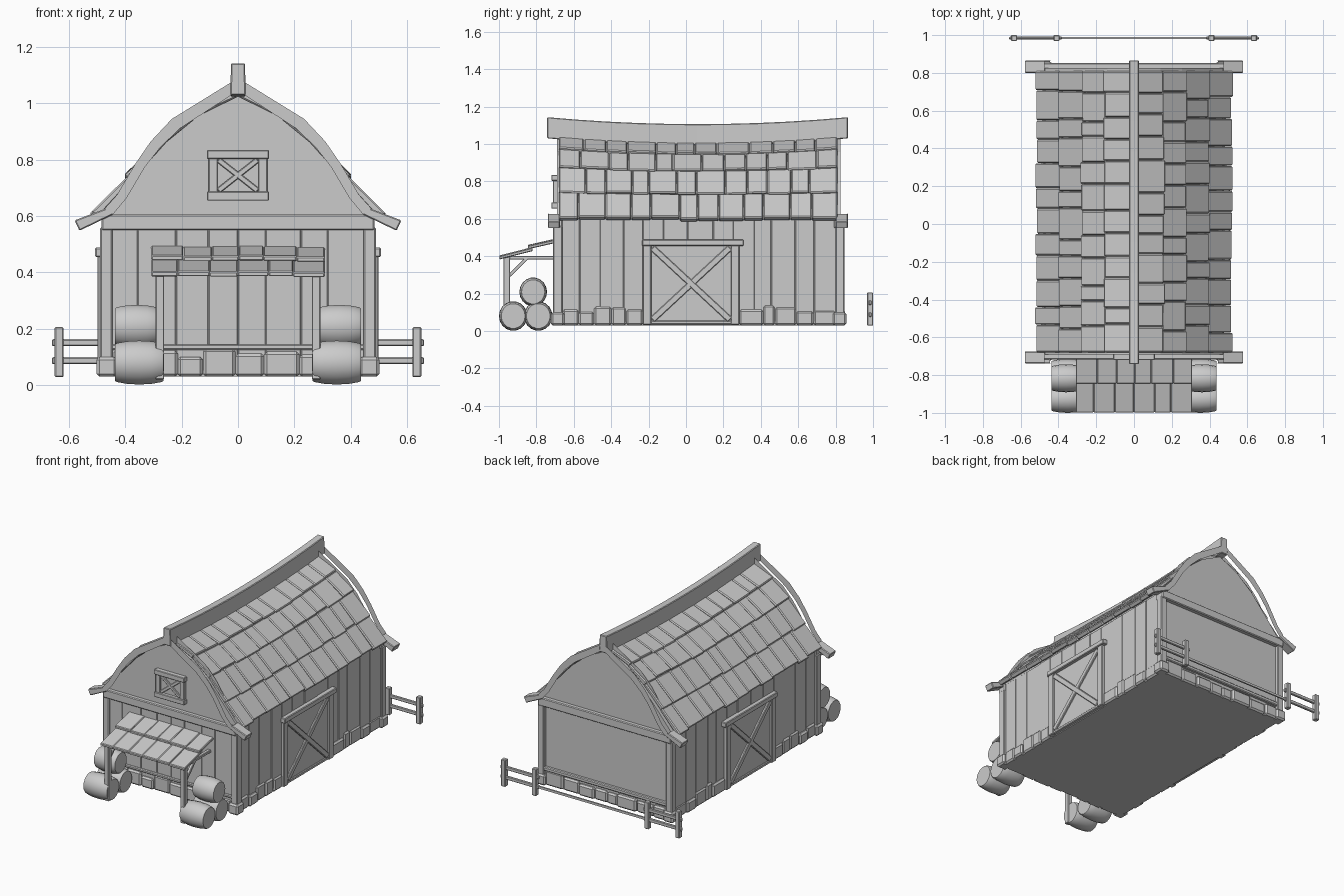
import bpy, bmesh, math, random
from mathutils import Vector as V

if "Cube" in bpy.data.objects:
    bpy.data.objects.remove(bpy.data.objects["Cube"])
random.seed(4)
Y0, Y1 = -0.69, 0.825          # front and back wall planes


def sag(y, z):
    """Lower the roof in the middle of its length, most at the ridge."""
    t = (y - 0.063) / 0.803
    return z - 0.037 * max(0, 1 - t * t) * min(1, max(0, (z - 0.6) / 0.45))


def hexa(bm, pts):
    v = [bm.verts.new(p) for p in pts]
    for f in ((0, 1, 2, 3), (7, 6, 5, 4), (0, 4, 5, 1), (1, 5, 6, 2), (2, 6, 7, 3), (3, 7, 4, 0)):
        bm.faces.new([v[i] for i in f])


def box(bm, x0, x1, y0, y1, z0, z1):
    hexa(bm, [(x, y, z) for z in (z0, z1) for x, y in ((x0, y0), (x1, y0), (x1, y1), (x0, y1))])


def beam(bm, a, b, width, thick, normal):
    a, b, n = V(a), V(b), V(normal)
    s = (b - a).cross(n).normalized() * width / 2
    n = n * thick / 2
    hexa(bm, [p + i * s + j * n for p in (a, b) for i, j in ((-1, -1), (1, -1), (1, 1), (-1, 1))])


def loft(bm, rings):
    rows = [[bm.verts.new(p) for p in r] for r in rings]
    n = len(rows[0])
    for a, b in zip(rows, rows[1:]):
        for i in range(n):
            bm.faces.new((a[i], a[(i + 1) % n], b[(i + 1) % n], b[i]))
    bm.faces.new(rows[0])
    bm.faces.new(rows[-1][::-1])


def finish(name, bm, bevel=0.0, mirror=False, smooth=False):
    bmesh.ops.recalc_face_normals(bm, faces=bm.faces)
    me = bpy.data.meshes.new(name)
    bm.to_mesh(me)
    bm.free()
    ob = bpy.data.objects.new(name, me)
    bpy.context.collection.objects.link(ob)
    if bevel:
        m = ob.modifiers.new("Bevel", 'BEVEL')
        m.width, m.segments, m.limit_method = bevel, 1, 'ANGLE'
    if mirror:
        ob.modifiers.new("Mirror", 'MIRROR')
    if smooth:
        bpy.ops.object.select_all(action='DESELECT')
        ob.select_set(True)
        bpy.context.view_layer.objects.active = ob
        bpy.ops.object.shade_smooth_by_angle(angle=math.radians(40))
    return ob


def splits(a, b, n, jitter):
    """Cut a..b into n uneven lengths."""
    w = (b - a) / n
    return [a] + [a + (i + random.uniform(-jitter, jitter)) * w for i in range(1, n)] + [b]


# barn body with curved roof core
half = [(0.47, 0.03), (0.47, 0.615), (0.37, 0.735), (0.255, 0.865), (0.14, 0.96), (0, 1.03)]
prof = half + [(-x, z) for x, z in half[-2::-1]]
bm = bmesh.new()
loft(bm, [[(x, y, sag(y, z)) for x, z in prof]
          for y in [Y0 + (Y1 - Y0) * i / 8 for i in range(9)]])
finish("barn_body", bm)

# wall planks
bm = bmesh.new()
ys = splits(-0.67, 0.81, 13, 0.2)
for a, b in zip(ys, ys[1:]):
    box(bm, 0.46, 0.474 + random.random() * 0.006, a + 0.001, b - 0.001, 0.05, 0.60)
finish("side_planks", bm, 0.002, True)
bm = bmesh.new()
xs = splits(-0.45, 0.45, 8, 0.2)
for a, b in zip(xs, xs[1:]):
    box(bm, a + 0.001, b - 0.001, Y0 - 0.002 - random.random() * 0.005, Y0 + 0.02, 0.05, 0.56)
finish("front_planks", bm, 0.002)

# timber corner posts and cross beams
bm = bmesh.new()
for y0, y1 in ((-0.71, -0.66), (0.80, 0.847)):
    box(bm, 0.445, 0.49, y0, y1, 0.09, 0.56)
finish("corner_posts", bm, 0.005, True)
bm = bmesh.new()
for y0, y1 in ((-0.718, -0.66), (0.79, 0.853)):
    box(bm, -0.485, 0.485, y0, y1, 0.55, 0.605)
box(bm, -0.45, 0.45, 0.80, 0.845, 0.125, 0.15)
box(bm, -0.45, 0.45, -0.705, -0.67, 0.125, 0.145)
finish("gable_beams", bm, 0.005)

# stone footing
bm = bmesh.new()
for a, b in ((-0.66, -0.23), (0.285, 0.80)):
    ys = splits(a, b, 5, 0.25)
    for p, q in zip(ys, ys[1:]):
        box(bm, 0.44, random.uniform(0.483, 0.494), p, q, 0.03, random.uniform(0.10, 0.15))
for y0, y1 in ((-0.722, -0.65), (0.785, 0.858)):
    box(bm, 0.43, 0.502, y0, y1, 0.03, 0.10)
finish("side_footing_stones", bm, 0.01, True)
bm = bmesh.new()
for y0, y1, s in ((-0.70, -0.66, -1), (0.80, 0.838, 1)):
    xs = splits(-0.44, 0.44, 8, 0.25)
    for p, q in zip(xs, xs[1:]):
        r = random.random() * 0.012
        box(bm, p, q, y0 - (r if s < 0 else 0), y1 + (r if s > 0 else 0), 0.03, random.uniform(0.10, 0.13))
finish("end_footing_stones", bm, 0.01)

# roof shingles, each row lifted at its lower edge
rows = [(0.508, 0.605), (0.388, 0.745), (0.268, 0.880), (0.150, 0.977), (0.012, 1.045)]
bm = bmesh.new()
for (xa, za), (xb, zb) in zip(rows, rows[1:]):
    d = V((xb - xa, 0, zb - za)).normalized()
    n = V((-d.z, 0, d.x)) * (-1)
    for side in (1, -1):
        ys = splits(-0.68, 0.81, 12, 0.22)
        for a, b in zip(ys, ys[1:]):
            lo = V((xa, 0, za)) + n * random.uniform(0.010, 0.017) - d * random.uniform(0, 0.012)
            hi = V((xb, 0, zb)) + n * 0.002
            pts = []
            for p in (lo - n * 0.032, lo, hi, hi - n * 0.022):
                pts.append(p)
            hexa(bm, [(side * p.x, y, sag(y, p.z)) for y in (a + 0.001, b - 0.001) for p in pts])
finish("roof_shingles", bm, 0.006)

# curved barge boards on both gables
outer = [(0, 1.09), (0.235, 0.945), (0.31, 0.865), (0.365, 0.785), (0.43, 0.675), (0.475, 0.625), (0.58, 0.585)]
inner = [(0.563, 0.548), (0.445, 0.605), (0.395, 0.665), (0.33, 0.775), (0.275, 0.845), (0.205, 0.912), (0, 1.045)]
bm = bmesh.new()
for y0, y1 in ((-0.738, -0.675), (0.80, 0.865)):
    for i in range(6):
        q = (outer[i], outer[i + 1], inner[5 - i], inner[6 - i])
        for s in (1, -1):
            hexa(bm, [(s * x, y, z) for y in (y0, y1) for x, z in q])
bmesh.ops.remove_doubles(bm, verts=bm.verts, dist=1e-5)
# drop the inner faces shared by neighbouring segments
inside = [f for f in bm.faces if all(len(e.link_faces) > 2 for e in f.edges if abs(e.verts[0].co.y - e.verts[1].co.y) > 0.01)
          and len(f.verts) == 4 and abs(f.normal.y) < 0.5]
bmesh.ops.delete(bm, geom=inside, context='FACES_ONLY')
finish("barge_boards", bm, 0.004)

# sagging ridge beam
bm = bmesh.new()
loft(bm, [[(x, y, sag(y, 1.10) - 1.10 + z) for x, z in ((-0.027, 1.03), (0.027, 1.03), (0.025, 1.143), (-0.025, 1.143))]
          for y in [-0.742 + 1.608 * i / 10 for i in range(11)]])
finish("ridge_beam", bm, 0.004)

# side doors with cross bracing
bm = bmesh.new()
box(bm, 0.46, 0.484, -0.22, 0.28, 0.035, 0.46)
box(bm, 0.46, 0.498, -0.23, -0.185, 0.033, 0.46)
box(bm, 0.46, 0.498, 0.24, 0.285, 0.033, 0.46)
box(bm, 0.46, 0.492, -0.19, 0.245, 0.035, 0.055)
box(bm, 0.46, 0.507, -0.235, 0.308, 0.455, 0.488)
for a, b in ((0.06, 0.445), (0.445, 0.06)):
    beam(bm, (0.484, -0.18, a), (0.484, 0.235, b), 0.034, 0.022 + 0.006 * a, (1, 0, 0))
finish("side_doors", bm, 0.004, True)

# hayloft window
bm = bmesh.new()
box(bm, -0.085, 0.085, Y0 - 0.008, Y0 + 0.02, 0.67, 0.82)
for z0, z1 in ((0.655, 0.687), (0.803, 0.835)):
    box(bm, -0.11, 0.11, Y0 - 0.03, Y0 + 0.02, z0, z1)
for x in (-0.088, 0.088):
    box(bm, x - 0.016, x + 0.016, Y0 - 0.022, Y0 + 0.02, 0.68, 0.81)
for a, b in ((0.69, 0.80), (0.80, 0.69)):
    beam(bm, (-0.07, Y0 - 0.01, a), (0.07, Y0 - 0.01, b), 0.02, 0.012 + 0.005 * a, (0, 1, 0))
finish("hayloft_window", bm, 0.003)

# porch awning boards
bm = bmesh.new()
for ya, za, yb, zb in ((-0.998, 0.402, -0.82, 0.447), (-0.845, 0.459, -0.69, 0.494)):
    xs = splits(-0.308, 0.308, 6, 0.15)
    for a, b in zip(xs, xs[1:]):
        j = random.uniform(-0.004, 0.002)
        hexa(bm, [(x, y, z) for x in (a, b) for y, z in
                  ((ya, za + j - 0.018), (ya, za + j), (yb, zb + j), (yb, zb + j - 0.018))])
finish("porch_roof", bm, 0.004)

# porch posts, braces and rafters
bm = bmesh.new()
box(bm, 0.262, 0.293, -0.975, -0.94, 0.02, 0.395)
box(bm, 0.266, 0.289, -0.97, -0.69, 0.383, 0.402)
beam(bm, (0.2775, -0.945, 0.295), (0.2775, -0.85, 0.39), 0.018, 0.02, (1, 0, 0))
finish("porch_posts", bm, 0.003, True)

# stacked hay bales
bm = bmesh.new()
for y, z, r, x0 in ((-0.924, 0.08, 0.076, 0.265), (-0.79, 0.08, 0.076, 0.265), (-0.817, 0.209, 0.074, 0.283)):
    w = 0.436 - x0
    loft(bm, [[(x0 + w * t, y + r * k * math.cos(i * math.tau / 18), z + r * k * 1.04 * math.sin(i * math.tau / 18))
               for i in range(18)]
              for t, k in ((0, 0.84), (0.04, 0.89), (0.25, 0.97), (0.5, 1), (0.75, 0.97), (0.96, 0.89), (1, 0.84))])
finish("hay_bales", bm, 0, True, True)

# rear fence
bm = bmesh.new()
for x in (0.41, 0.635):
    box(bm, x - 0.016, x + 0.016, 0.968, 1.0, 0.028, 0.206)
for z in (0.087, 0.151):
    box(bm, 0.38, 0.661, 0.977, 0.992, z - 0.012, z + 0.012)
finish("fence_panels", bm, 0.004, True)
bm = bmesh.new()
box(bm, -0.39, 0.39, 0.98, 0.99, 0.08, 0.095)
finish("fence_middle_rail", bm)
